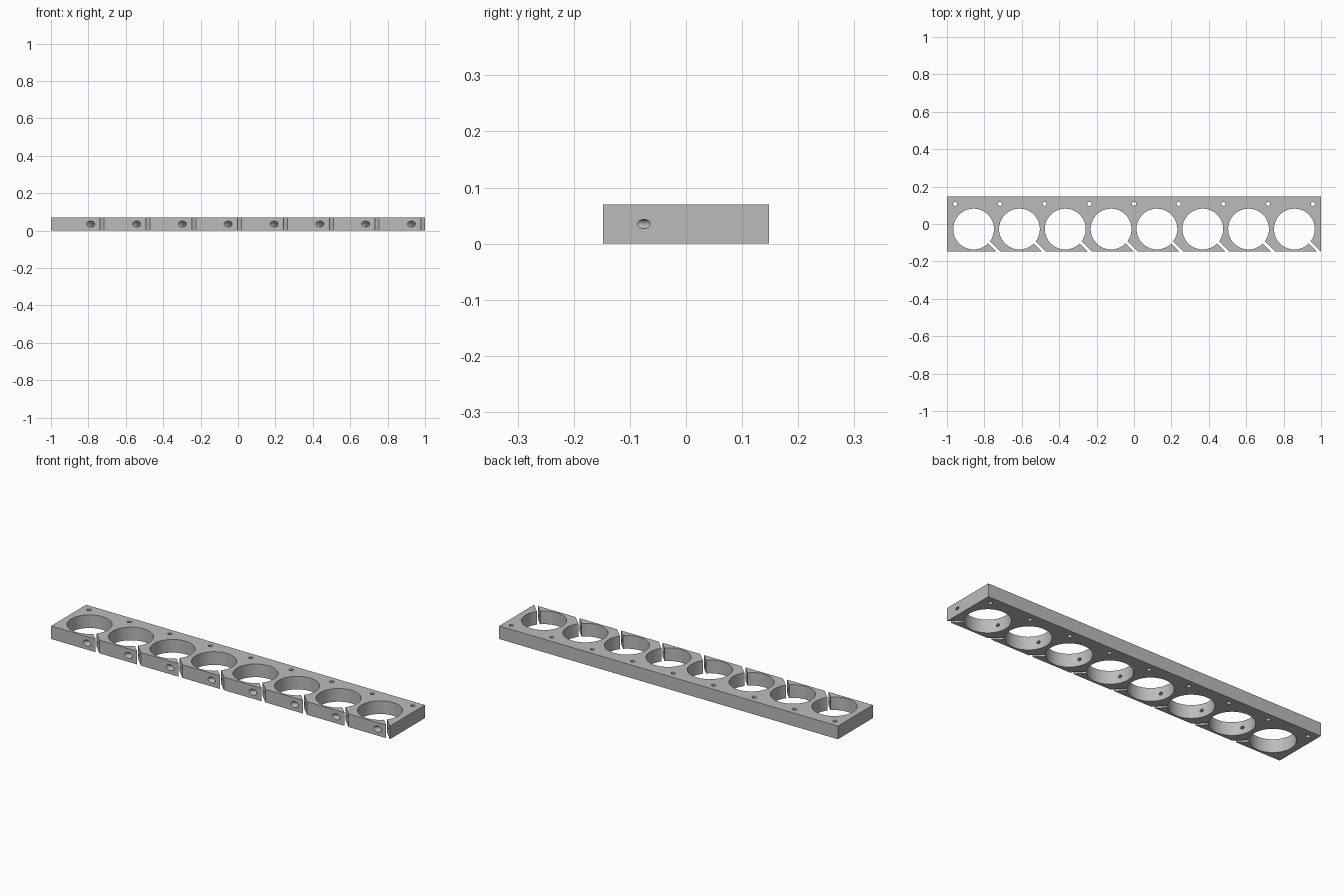
import bpy, math
from mathutils import Matrix, Vector

if "Cube" in bpy.data.objects:
    bpy.data.objects.remove(bpy.data.objects["Cube"], do_unlink=True)

import bmesh

LENGTH, DEPTH, HEIGHT = 2.0, 0.295, 0.07
FRONT, MID = -DEPTH / 2, HEIGHT / 2
BORE_Y, BORE_R = -0.027, 0.109
centres = [(i - 3.5) * 0.245 for i in range(8)]
diagonal = Matrix.Rotation(math.radians(45), 4, 'Z')


def make_object(name, bm):
    mesh = bpy.data.meshes.new(name)
    bm.to_mesh(mesh)
    bm.free()
    obj = bpy.data.objects.new(name, mesh)
    bpy.context.collection.objects.link(obj)
    return obj


def add_box(bm, size, matrix):
    bmesh.ops.create_cube(bm, size=1, matrix=matrix @ Matrix.Diagonal((*size, 1)))


def add_upright(bm, x, y, radius, sides):
    bmesh.ops.create_cone(bm, cap_ends=True, segments=sides, radius1=radius,
                          radius2=radius, depth=0.3,
                          matrix=Matrix.Translation((x, y, MID)))


def add_screw(bm, x, radius, start, end):
    # Cylinder entering the front face and running diagonally to back left
    along = diagonal @ Matrix.Rotation(math.radians(90), 4, 'Y')
    centre = Vector((x + 0.07, FRONT, MID)) + diagonal @ Vector(((start + end) / 2, 0, 0))
    bmesh.ops.create_cone(bm, cap_ends=True, segments=32, radius1=radius,
                          radius2=radius, depth=end - start,
                          matrix=Matrix.Translation(centre) @ along)


# Plate
bm = bmesh.new()
add_box(bm, (LENGTH, DEPTH, HEIGHT), Matrix.Translation((0, 0, MID)))
holder = make_object("clamp_plate", bm)

# Large bores, clamping slots, screw holes, head recesses, mounting holes
bores, slots, screws, recesses, mounts = [bmesh.new() for _ in range(5)]
for x in centres:
    add_upright(bores, x, BORE_Y, BORE_R, 96)
    place = Matrix.Translation((x, BORE_Y, MID)) @ Matrix.Rotation(math.radians(-45), 4, 'Z')
    add_box(slots, (0.16, 0.0155, 0.3), place @ Matrix.Translation((0.16, 0.0077, 0)))
    add_screw(screws, x, 0.008, -0.03, 0.18)
    add_screw(recesses, x, 0.0155, -0.05, 0.018)
for i in range(9):
    add_upright(mounts, (i - 4) * 0.239, 0.108, 0.011, 32)

cutters = []
for name, bm in (("bore_cutter", bores), ("slot_cutter", slots), ("screw_cutter", screws),
                 ("recess_cutter", recesses), ("mount_cutter", mounts)):
    cutter = make_object(name, bm)
    cutter.hide_render = True
    cutters.append(cutter)
    mod = holder.modifiers.new(name, 'BOOLEAN')
    mod.operation, mod.solver, mod.object = 'DIFFERENCE', 'EXACT', cutter

# Bake the cuts and discard the cutters
graph = bpy.context.evaluated_depsgraph_get()
baked = bpy.data.meshes.new_from_object(holder.evaluated_get(graph))
holder.modifiers.clear()
holder.data = baked
for cutter in cutters:
    bpy.data.objects.remove(cutter, do_unlink=True)

# Grey finish
grey = bpy.data.materials.new("plain_grey")
grey.use_nodes = True
colour = (0.5, 0.5, 0.5, 1)
grey.diffuse_color = colour
grey.node_tree.nodes["Principled BSDF"].inputs["Base Color"].default_value = colour
holder.data.materials.clear()
holder.data.materials.append(grey)

bpy.ops.object.select_all(action='DESELECT')
holder.select_set(True)
bpy.context.view_layer.objects.active = holder
bpy.ops.object.shade_smooth_by_angle(angle=math.radians(30))
